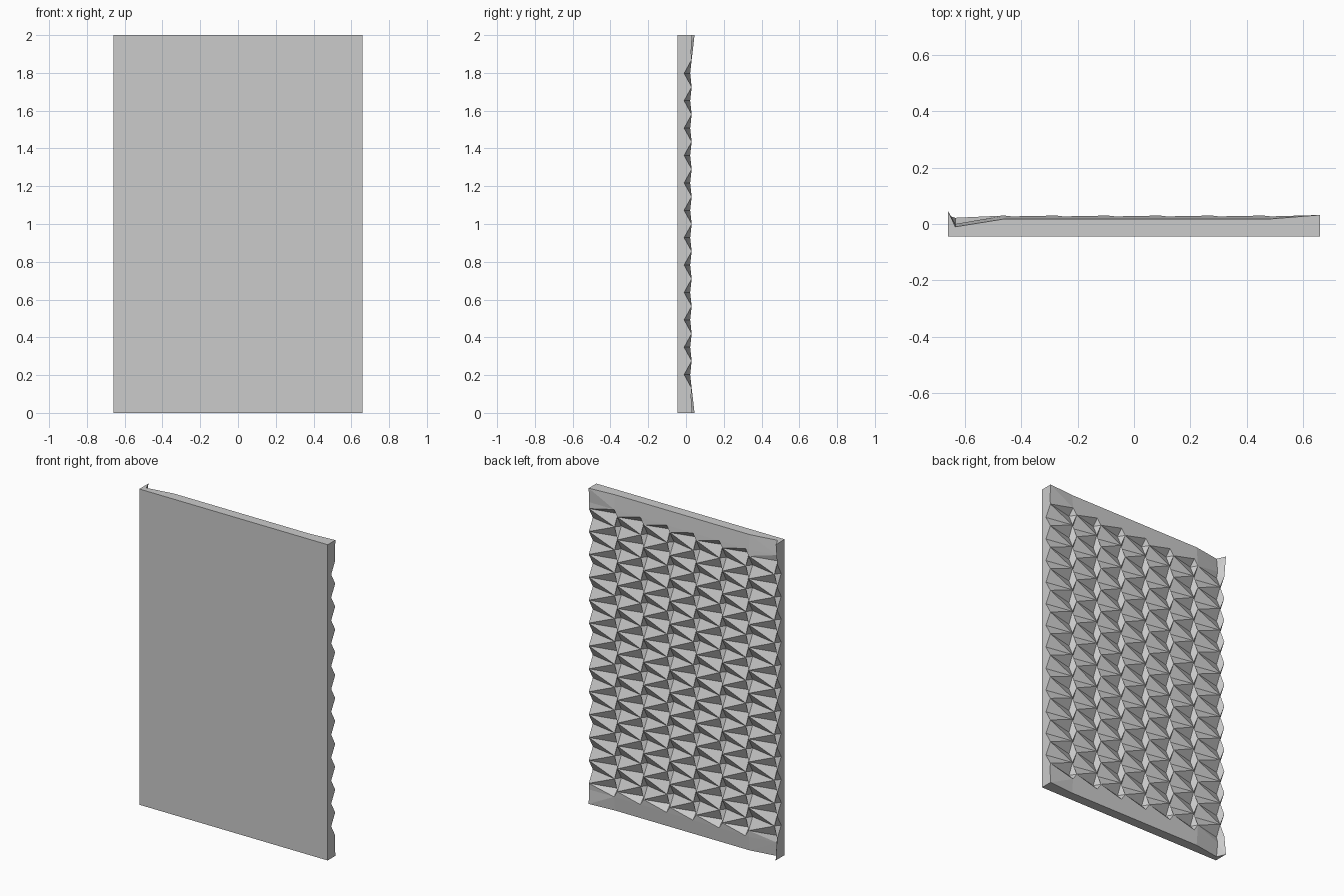
import bpy, bmesh

if "Cube" in bpy.data.objects:
    bpy.data.objects.remove(bpy.data.objects["Cube"])

W, H, FRONT = 0.66, 2.0, -0.045
FOOT = 0.025          # steep side of every scale
HALF = 0.0725         # half a row

# column positions: a ridge line and its steep foot beside it, seven times
ridges = [-W] + [-0.46 + 0.184 * i for i in range(6)] + [W]
cols = []
for x in ridges[:-1]:
    cols += [(x, False), (x + FOOT, True)]
cols.append((W, False))

# row positions: plain bands at top and bottom, relief rows between
rows = [(0, 'edge'), (0.09, 'band')]
rows += [(0.13 + HALF * k, 'peak' if k % 2 == 0 else 'valley') for k in range(25)]
rows += [(H - 0.09, 'band'), (H, 'edge')]


def height(i, kind):
    foot = cols[i][1]
    if kind == 'edge':
        return {0: 0.045, 1: -0.01, len(cols) - 1: 0.032}.get(i, 0.018)
    if kind == 'band':
        return {0: 0.035, 1: 0.0}.get(i, 0.027)
    if kind == 'peak':
        return -0.01 if foot else 0.03
    return 0.022 if foot else -0.01


bm = bmesh.new()
grid = [[bm.verts.new((c[0], height(i, kind), z)) for i, c in enumerate(cols)]
        for z, kind in rows]

# faceted back relief, each cell split along its higher diagonal
for lo, hi in zip(grid, grid[1:]):
    for i in range(len(cols) - 1):
        a, b, c, d = lo[i], lo[i + 1], hi[i + 1], hi[i]
        if a.co.y + c.co.y >= b.co.y + d.co.y:
            tris = (a, b, c), (a, c, d)
        else:
            tris = (a, b, d), (b, c, d)
        for t in tris:
            bm.faces.new(t)

# flat front and the four narrow sides
f = [bm.verts.new((x, FRONT, z)) for x, z in ((-W, 0), (W, 0), (W, H), (-W, H))]
bm.faces.new(f)
bm.faces.new([f[0], f[1]] + grid[0][::-1])
bm.faces.new([f[3], f[2]] + grid[-1][::-1])
bm.faces.new([f[0], f[3]] + [r[0] for r in grid[::-1]])
bm.faces.new([f[1], f[2]] + [r[-1] for r in grid[::-1]])
bmesh.ops.recalc_face_normals(bm, faces=bm.faces)
bmesh.ops.triangulate(bm, faces=[q for q in bm.faces if len(q.verts) > 4])

mesh = bpy.data.meshes.new("relief_panel")
bm.to_mesh(mesh)
bm.free()
bpy.context.collection.objects.link(bpy.data.objects.new("relief_panel", mesh))
